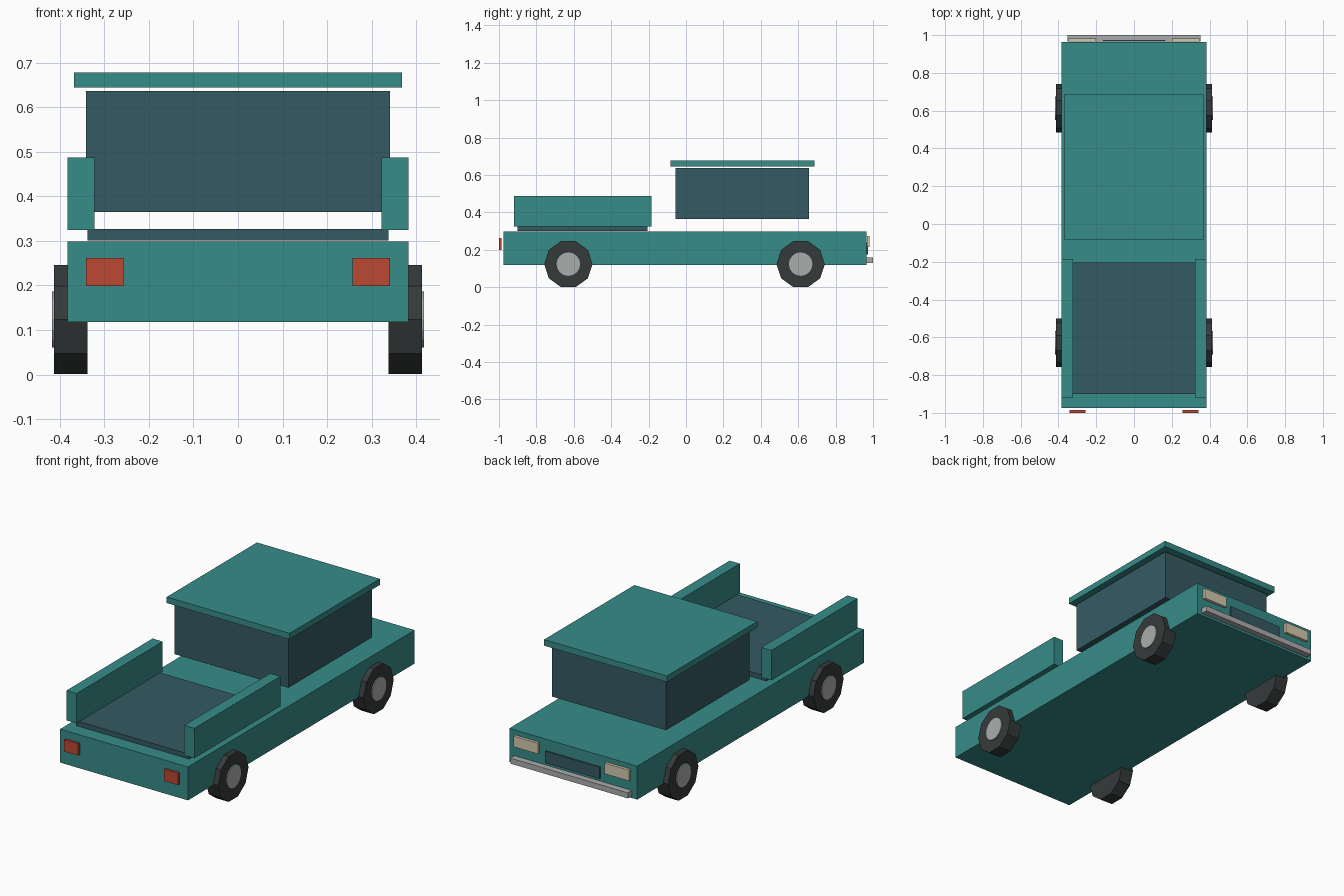
import bpy
import math

if "Cube" in bpy.data.objects:
    bpy.data.objects.remove(bpy.data.objects["Cube"])


def material(name, rgb):
    m = bpy.data.materials.new(name)
    m.diffuse_color = (*rgb, 1)
    m.use_nodes = True
    m.node_tree.nodes["Principled BSDF"].inputs["Base Color"].default_value = m.diffuse_color
    return m


teal = material("teal_paint", (0.037, 0.262, 0.25))
slate = material("dark_slate", (0.036, 0.102, 0.124))
red = material("tail_red", (0.5, 0.065, 0.034))
rubber = material("rubber", (0.036, 0.042, 0.042))
metal = material("light_metal", (0.41, 0.42, 0.415))
cream = material("lamp_cream", (0.66, 0.59, 0.42))


def box(name, x, y, z, mat):
    """Box from (min, max) ranges on each axis."""
    bpy.ops.mesh.primitive_cube_add(
        size=1, location=[(a + b) / 2 for a, b in (x, y, z)])
    ob = bpy.context.object
    ob.name = name
    ob.scale = [b - a for a, b in (x, y, z)]
    bpy.ops.object.transform_apply(location=False, rotation=False, scale=True)
    ob.data.materials.append(mat)


def disc(name, x, y, z, radius, sides, mat):
    """Cylinder along x with a corner pointing along y."""
    bpy.ops.mesh.primitive_cylinder_add(
        vertices=sides, radius=radius, depth=abs(x[1] - x[0]),
        location=((x[0] + x[1]) / 2, y, z), rotation=(0, math.pi / 2, 0))
    ob = bpy.context.object
    ob.name = name
    ob.data.materials.append(mat)


# Body, cabin and roof
box("body", (-0.383, 0.383), (-0.975, 0.964), (0.118, 0.299), teal)
box("cabin", (-0.341, 0.341), (-0.056, 0.658), (0.365, 0.637), slate)
box("roof", (-0.368, 0.368), (-0.084, 0.688), (0.645, 0.678), teal)

# Load bed
box("bed_floor", (-0.338, 0.338), (-0.9, -0.205), (0.301, 0.327), slate)

# Front trim
box("grille", (-0.163, 0.163), (0.966, 0.974), (0.175, 0.238), slate)
box("bumper", (-0.352, 0.352), (0.966, 1.0), (0.13, 0.16), metal)

# Mirrored parts
for side, s in (("left", -1), ("right", 1)):
    def span(a, b):
        return tuple(sorted((s * a, s * b)))

    box(f"bed_wall_{side}", span(0.322, 0.383), (-0.92, -0.184), (0.325, 0.487), teal)
    box(f"tail_light_{side}", span(0.257, 0.341), (-1.0, -0.986), (0.199, 0.262), red)
    box(f"headlight_{side}", span(0.2, 0.346), (0.967, 0.982), (0.216, 0.274), cream)
    for end, y in (("rear", -0.629), ("front", 0.613)):
        disc(f"{end}_tyre_{side}", span(0.338, 0.413), y, 0.1235, 0.129, 10, rubber)
        disc(f"{end}_hub_{side}", span(0.4, 0.418), y, 0.1235, 0.063, 16, metal)
